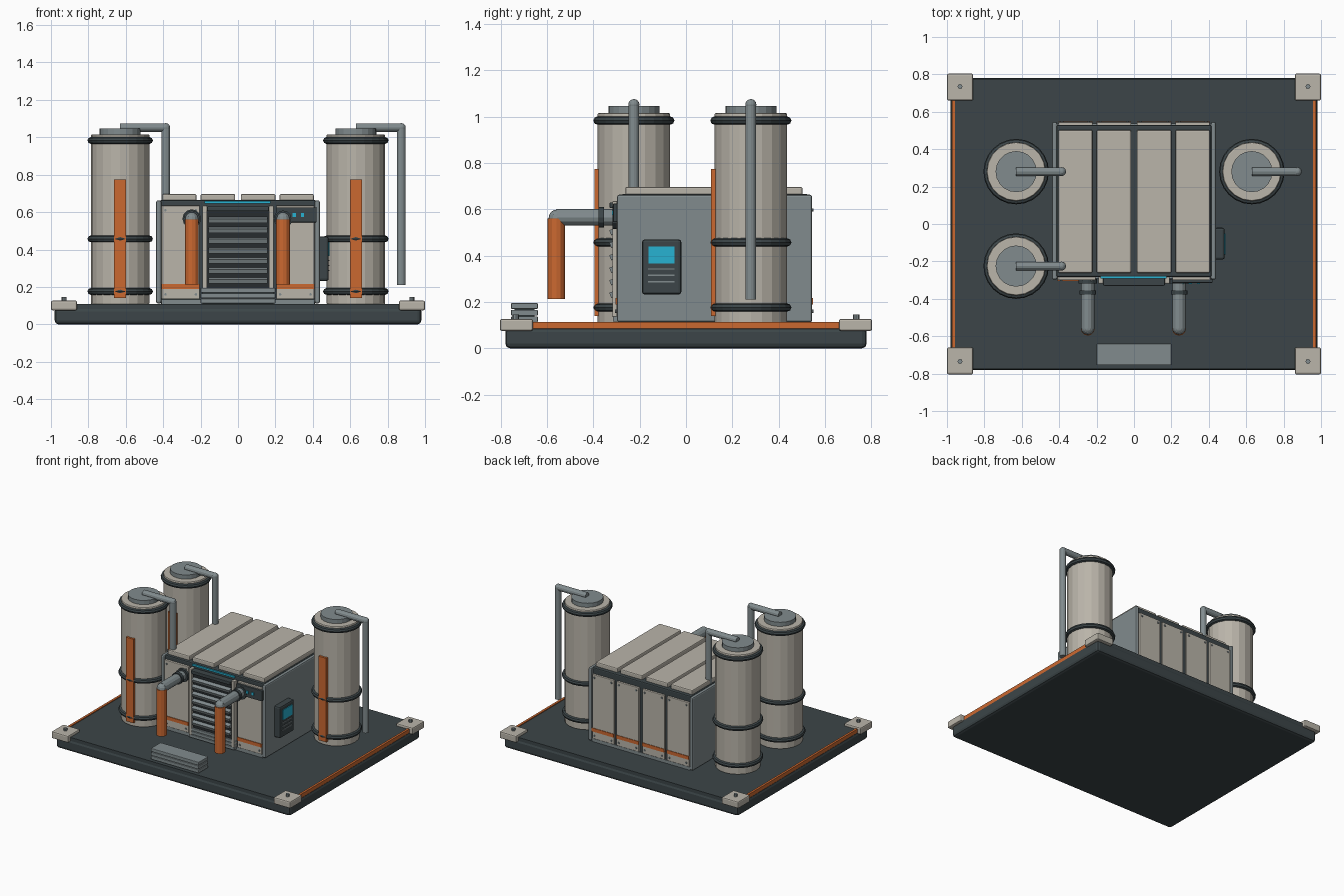
import bpy, math
from mathutils import Vector

if "Cube" in bpy.data.objects:
    bpy.data.objects.remove(bpy.data.objects["Cube"])

COL = {"dark": (0.045, 0.06, 0.065), "black": (0.02, 0.025, 0.028), "beige": (0.49, 0.46, 0.40),
       "grey": (0.22, 0.26, 0.27), "orange": (0.6, 0.14, 0.03), "cyan": (0.02, 0.45, 0.65)}
MAT = {}
for key, c in COL.items():
    MAT[key] = bpy.data.materials.new(key + "_paint")
    MAT[key].diffuse_color = (*c, 1)


def finish(name, mat, bevel=0, segs=2):
    ob = bpy.context.object
    ob.name = name
    ob.data.materials.append(MAT[mat])
    if bevel:
        m = ob.modifiers.new("bevel", "BEVEL")
        m.width, m.segments = bevel, segs
    return ob


def box(name, mat, x, y, z, bevel=0, segs=2):
    """Box from (min, max) ranges."""
    bpy.ops.mesh.primitive_cube_add(size=1, location=[(a + b) / 2 for a, b in (x, y, z)])
    bpy.context.object.scale = [b - a for a, b in (x, y, z)]
    bpy.ops.object.transform_apply(location=False, rotation=False, scale=True)
    return finish(name, mat, bevel, segs)


def rod(name, mat, p, q, r, sides=12, bevel=0):
    """Cylinder between two points."""
    p, q = Vector(p), Vector(q)
    d = q - p
    bpy.ops.mesh.primitive_cylinder_add(vertices=sides, radius=r, depth=d.length, location=(p + q) / 2,
                                        rotation=d.to_track_quat("Z", "Y").to_euler())
    return finish(name, mat, bevel)


def ball(name, mat, p, r):
    bpy.ops.mesh.primitive_uv_sphere_add(segments=12, ring_count=8, radius=r, location=p)
    return finish(name, mat)


# Base platform with deck, orange edge strips and corner pads
box("base_platform", "dark", (-0.98, 0.98), (-0.78, 0.78), (0, 0.09), 0.02)
box("deck_plate", "dark", (-0.957, 0.957), (-0.775, 0.775), (0.08, 0.108))
for s in (-1, 1):
    xs = sorted((s * 0.956, s * 0.973))
    box("edge_strip", "orange", xs, (-0.67, 0.67), (0.085, 0.114))
    for t in (-1, 1):
        box("corner_pad", "beige", sorted((s * 0.86, s)), sorted((t * 0.66, t * 0.804)), (0.075, 0.127), 0.009)
        rod("corner_bolt", "grey", (s * 0.93, t * 0.735, 0.12), (s * 0.93, t * 0.735, 0.145), 0.013, 8)

# Storage tanks with bands, caps, level strips and outlet pipes
for cx, cy in ((-0.63, 0.28), (-0.63, -0.225), (0.63, 0.28)):
    rod("tank_body", "beige", (cx, cy, 0.108), (cx, cy, 1.015), 0.157, 20, 0.006)
    rod("tank_cap", "grey", (cx, cy, 1.0), (cx, cy, 1.046), 0.11, 20)
    for z in (0.176, 0.457, 0.983):
        bpy.ops.mesh.primitive_torus_add(major_segments=24, minor_segments=8, major_radius=0.157,
                                         minor_radius=0.018, location=(cx, cy, z))
        finish("tank_band", "dark")
    box("tank_level_strip", "orange", (cx - 0.032, cx + 0.032), (cy - 0.171, cy - 0.145), (0.14, 0.775))
    ex = cx + 0.243
    rod("outlet_pipe_top", "grey", (cx, cy, 1.052), (ex, cy, 1.052), 0.023)
    rod("outlet_pipe_drop", "grey", (ex, cy, 0.21), (ex, cy, 1.052), 0.023)
    ball("outlet_elbow", "grey", (ex, cy, 1.052), 0.024)

# Machine cabinet: dark core and grey side plates
box("cabinet_core", "dark", (-0.415, 0.415), (-0.283, 0.53), (0.108, 0.665), 0.008)
for s in (-1, 1):
    box("cabinet_side_plate", "grey", sorted((s * 0.41, s * 0.438)), (-0.298, 0.545), (0.112, 0.663), 0.01)
box("cabinet_sill", "grey", (-0.41, 0.41), (-0.292, 0.538), (0.108, 0.132))

# Roof and rear panels in four columns
for x0, x1 in ((-0.405, -0.222), (-0.2, -0.015), (0.015, 0.2), (0.222, 0.405)):
    box("roof_panel", "beige", (x0, x1), (-0.262, 0.503), (0.655, 0.697), 0.008)
    box("rear_panel", "beige", (x0, x1), (0.52, 0.545), (0.135, 0.62), 0.004)
    box("rear_stripe", "orange", (x0, x1), (0.53, 0.549), (0.19, 0.216))
    for x in (x0 + 0.02, x1 - 0.02):
        for z in (0.16, 0.597):
            rod("rear_bolt", "grey", (x, 0.54, z), (x, 0.551, z), 0.007, 8)

# Front panels, stripes and bolts
for s in (-1, 1):
    xs = sorted((s * 0.205, s * 0.408))
    box("front_panel", "beige", xs, (-0.3, -0.27), (0.135, 0.635), 0.004)
    box("front_stripe", "orange", xs, (-0.305, -0.29), (0.19, 0.216))
    for x in (xs[0] + 0.02, xs[1] - 0.02):
        for z in (0.16, 0.61):
            rod("front_bolt", "grey", (x, -0.306, z), (x, -0.295, z), 0.007, 8)
box("front_light_bar", "cyan", (-0.18, 0.175), (-0.292, -0.27), (0.647, 0.66))

# Louvred vent in the middle of the front
box("vent_back", "black", (-0.165, 0.165), (-0.305, -0.27), (0.19, 0.622))
for s in (-1, 1):
    box("vent_frame_side", "beige", sorted((s * 0.165, s * 0.19)), (-0.318, -0.27), (0.135, 0.635), 0.004)
box("vent_frame_top", "dark", (-0.165, 0.165), (-0.33, -0.28), (0.605, 0.63), 0.004)
for i in range(7):
    slat = box("vent_slat", "grey", (-0.158, 0.158), (-0.328, -0.296), (0.222 + i * 0.054, 0.246 + i * 0.054))
    slat.rotation_euler.x = math.radians(20)
for i in range(3):
    box("vent_kick_slat", "grey", (-0.19, 0.19), (-0.316, -0.28), (0.115 + i * 0.026, 0.137 + i * 0.026), 0.003)

# Front control strip with indicator lamps
box("indicator_strip", "dark", (0.205, 0.42), (-0.315, -0.29), (0.545, 0.625), 0.004)
for x in (0.255, 0.3, 0.345):
    box("indicator_lamp", "cyan", (x - 0.009, x + 0.009), (-0.32, -0.31), (0.575, 0.595))

# Front discharge pipes: grey arm, dark flange, orange drop
for x in (-0.247, 0.241):
    rod("discharge_arm", "grey", (x, -0.28, 0.565), (x, -0.56, 0.565), 0.036)
    rod("discharge_flange", "dark", (x, -0.355, 0.565), (x, -0.378, 0.565), 0.044)
    rod("wall_flange", "dark", (x, -0.295, 0.565), (x, -0.318, 0.565), 0.05)
    rod("discharge_drop", "orange", (x, -0.56, 0.212), (x, -0.56, 0.56), 0.037)
    ball("discharge_elbow", "grey", (x, -0.557, 0.563), 0.036)

# Control box on the right side
box("control_box", "dark", (0.43, 0.485), (-0.19, -0.02), (0.232, 0.47), 0.012)
box("control_screen", "cyan", (0.48, 0.49), (-0.162, -0.05), (0.365, 0.44))
for z in (0.288, 0.315, 0.342):
    box("control_key_line", "grey", (0.48, 0.489), (-0.165, -0.05), (z - 0.003, z + 0.003))

# Front step made of stacked treads
box("step_core", "dark", (-0.19, 0.19), (-0.74, -0.655), (0.105, 0.185))
for i in range(3):
    box("step_tread", "grey", (-0.2, 0.2), (-0.755, -0.64), (0.112 + i * 0.029, 0.137 + i * 0.029), 0.003)

for m in bpy.data.materials:
    if m.users and not m.is_grease_pencil:
        m.use_nodes = True
        m.node_tree.nodes["Principled BSDF"].inputs["Base Color"].default_value = m.diffuse_color
